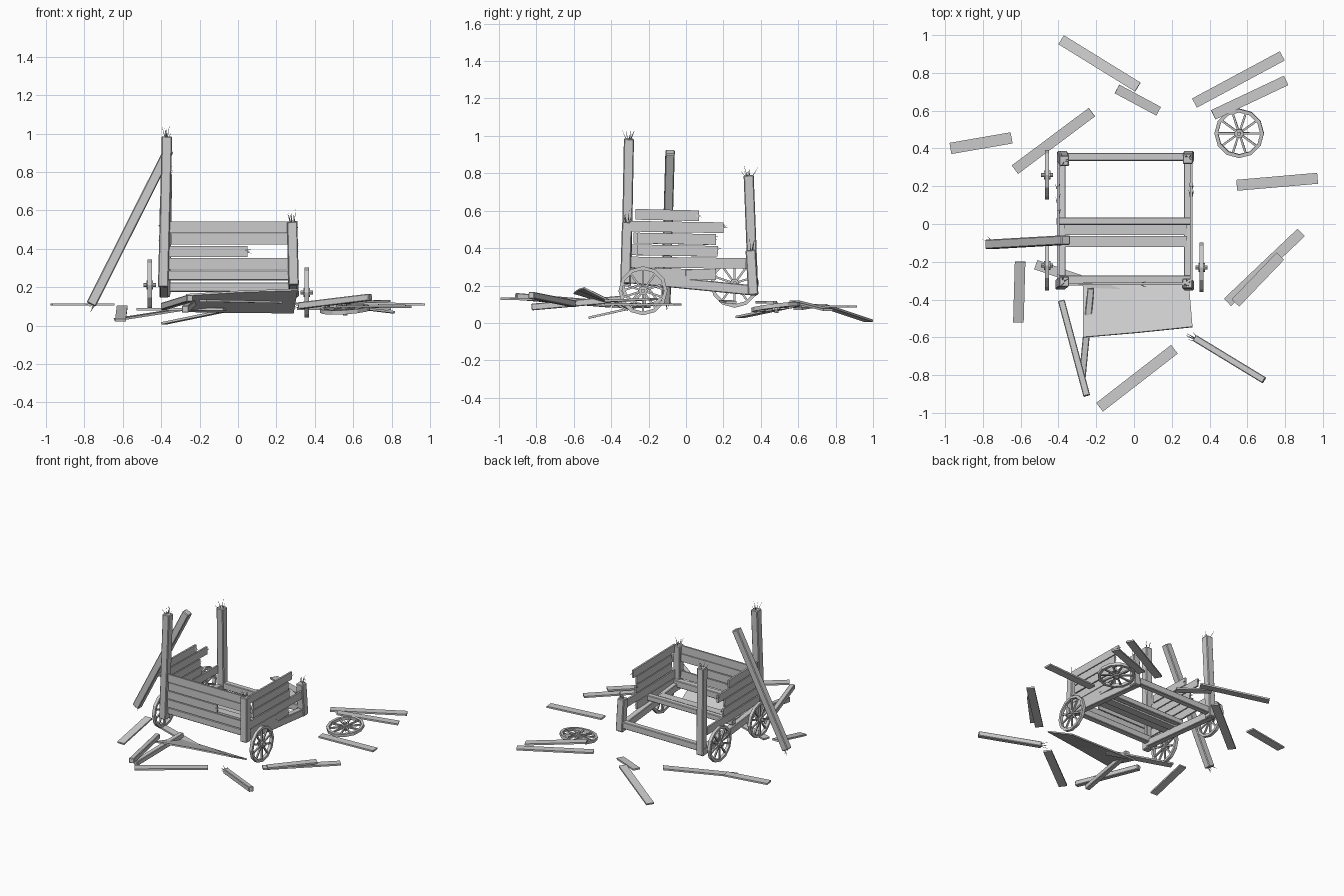
import bpy, bmesh, random
from math import pi, cos, sin
from mathutils import Vector, Matrix

if "Cube" in bpy.data.objects:
    bpy.data.objects.remove(bpy.data.objects["Cube"])

random.seed(4)


def finish(name, bm):
    bmesh.ops.recalc_face_normals(bm, faces=bm.faces)
    me = bpy.data.meshes.new(name)
    bm.to_mesh(me)
    bm.free()
    ob = bpy.data.objects.new(name, me)
    bpy.context.collection.objects.link(ob)
    return ob


def axes(p0, p1, up):
    p0, p1 = Vector(p0), Vector(p1)
    d = (p1 - p0).normalized()
    side = Vector(up).cross(d).normalized()
    m = Matrix((d, side, d.cross(side))).transposed().to_4x4()
    m.translation = (p0 + p1) / 2
    return m, (p1 - p0).length


# timber running from p0 to p1, w wide and h thick along "up"
def timber(name, p0, p1, w, h, up=(0, 0, 1), bevel=0.0):
    m, length = axes(p0, p1, up)
    bm = bmesh.new()
    bmesh.ops.create_cube(bm, size=1, matrix=m @ Matrix.Diagonal((length, w, h, 1)))
    ob = finish(name, bm)
    if bevel:
        mod = ob.modifiers.new("worn_edges", 'BEVEL')
        mod.width, mod.segments = bevel, 1
    return ob


# tuft of thin slivers on a snapped end
def splinters(name, p, d, n=6, length=0.065, spread=0.012):
    bm = bmesh.new()
    d = Vector(d).normalized()
    for i in range(n):
        off = Vector([random.uniform(-spread, spread) for _ in range(3)])
        a = Vector(p) + off - d * 0.01
        q = (d + off * 32 + Vector([random.uniform(-.15, .15) for _ in range(3)])).normalized()
        l = length * random.uniform(.6, 1.1)
        m = Matrix.Translation(a + q * l / 2) @ q.to_track_quat('Z', 'Y').to_matrix().to_4x4()
        bmesh.ops.create_cone(bm, cap_ends=True, segments=3, radius1=.003, radius2=.0004, depth=l, matrix=m)
    finish(name, bm)


# spoked wheel, axle along local z
def wheel(name, loc, rot):
    bm = bmesh.new()
    n, prof = 12, [(.112, -.011), (.131, -.011), (.131, .011), (.112, .011)]
    rings = [[bm.verts.new((r * cos(2 * pi * i / n), r * sin(2 * pi * i / n), z)) for r, z in prof]
             for i in range(n)]
    for i in range(n):
        a, b = rings[i], rings[(i + 1) % n]
        for j in range(4):
            k = (j + 1) % 4
            bm.faces.new((a[j], b[j], b[k], a[k]))
    for i in range(10):
        m = Matrix.Rotation(2 * pi * i / 10, 4, 'Z') @ Matrix.Translation((.065, 0, 0))
        bmesh.ops.create_cube(bm, size=1, matrix=m @ Matrix.Diagonal((.1, .011, .011, 1)))
    bmesh.ops.create_cone(bm, cap_ends=True, segments=10, radius1=.024, radius2=.024, depth=.034)
    bmesh.ops.create_cone(bm, cap_ends=True, segments=8, radius1=.011, radius2=.011, depth=.064)
    bmesh.ops.transform(bm, verts=bm.verts,
                        matrix=Matrix.Translation(loc) @ rot)
    finish(name, bm)


# corner posts
posts = [("front_left", (-.39, -.32, .20), (-.37, -.305, .985)),
         ("front_right", (.29, -.325, .21), (.282, -.315, .54)),
         ("back_left", (-.38, .36, .15), (-.37, .335, .79)),
         ("back_right", (.29, .36, .15), (.285, .345, .39))]
for n, a, b in posts:
    timber(n + "_post", a, b, .054, .054, (0, 1, 0), .005)
    splinters(n + "_post_splinters", b, Vector(b) - Vector(a), 7)

# chassis rails, sloping down to the back
for n, x in (("left", -.385), ("right", .287)):
    timber(n + "_rail", (x, -.34, .243), (x, .38, .172), .045, .055, bevel=.004)
timber("front_rail", (-.40, -.295, .262), (.31, -.295, .262), .045, .05, bevel=.004)
timber("middle_rail", (-.41, .015, .268), (.31, .015, .268), .04, .04, bevel=.004)
timber("back_rail", (-.40, .355, .20), (.31, .355, .20), .042, .05, bevel=.004)

# surviving floor boards
for i, y in enumerate((-.03, -.092)):
    timber(f"floor_board_{i}", (-.37, y, .238 - y * .1), (.28, y, .238 - y * .1), .058, .013)

# wall boards: height, start, end, snapped
Y = (0, 1, 0)
for i, (z, a, b, br) in enumerate([(.512, -.37, .27, 0), (.45, -.35, .27, 0), (.386, -.37, .05, 1), (.322, -.37, .27, 0)]):
    timber(f"front_board_{i}", (a, -.318, z), (b, -.316, z), .058, .013, Y)
    if br:
        splinters(f"front_board_{i}_splinters", (b, -.317, z), (1, 0, 0), 4, .04, .008)
walls = {"left": (-.402, [(.577, -.27, .07), (.513, -.30, .20), (.45, -.28, .12), (.387, -.30, .14), (.322, -.32, .33)]),
         "right": (.303, [(.513, -.30, .20), (.45, -.26, .16), (.387, -.26, .17), (.322, -.30, .32), (.262, -.30, .16)])}
for side, (x, boards) in walls.items():
    for i, (z, a, b) in enumerate(boards):
        timber(f"{side}_board_{i}", (x, a, z + .004), (x, b, z - .004), .057, .013, (1, 0, 0))
        if b < .3:
            splinters(f"{side}_board_{i}_splinters", (x, b, z), (0, 1, 0), 3, .03, .008)

# wheels, three fitted and one fallen off
side = Matrix.Rotation(pi / 2, 4, 'Y')
wheel("front_left_wheel", (-.46, -.22, .212), side)
wheel("back_left_wheel", (-.46, .26, .212), side)
wheel("front_right_wheel", (.358, -.23, .172), side)
wheel("loose_wheel", (.557, .48, .085), Matrix.Rotation(.12, 4, 'X') @ Matrix.Rotation(-.06, 4, 'Y'))

# leaning pole
timber("leaning_pole", (-.765, -.108, .11), (-.36, -.085, .915), .052, .05, Y, .005)
splinters("leaning_pole_splinters", (-.765, -.108, .11), (-.45, 0, -.3), 5, .045)

# fallen beams in front
timber("fallen_beam_right", (.32, -.603, .103), (.69, -.828, .148), .036, .036, bevel=.004)
splinters("fallen_beam_right_splinters", (.32, -.603, .103), (-.85, .5, -.1), 6, .05)
timber("fallen_beam_left", (-.385, -.405, .10), (-.25, -.91, .142), .036, .036, bevel=.004)
timber("fallen_beam_middle", (-.228, -.34, .128), (-.275, -.825, .085), .036, .036, bevel=.004)

# fallen panel propped on the beams
bm = bmesh.new()
low = [(-.27, -.31, .075), (-.27, -.6, .16), (.02, -.575, .178), (.31, -.545, .187), (.29, -.31, .068), (.01, -.31, .07)]
top = [bm.verts.new(p) for p in low]
for q in ((0, 1, 2, 5), (5, 2, 3, 4)):
    bm.faces.new([top[k] for k in q])
panel = finish("fallen_panel", bm)
mod = panel.modifiers.new("thickness", 'SOLIDIFY')
mod.thickness, mod.offset = .01, 0

# scattered planks
planks = [((-.385, .975, .012), (.02, .725, .095), .056), ((-.09, .715, .095), (.13, .597, .075), .052),
          ((.32, .64, .088), (.785, .89, .088), .055), ((.42, .578, .115), (.805, .76, .07), .055),
          ((-.972, .40, .11), (-.648, .456, .11), .06), ((-.63, .288, .032), (-.223, .592, .095), .056),
          ((.544, .205, .118), (.972, .242, .11), .058), ((.495, -.415, .10), (.885, -.045, .098), .055),
          ((.537, -.418, .118), (.775, -.17, .128), .055), ((-.603, -.20, .10), (-.612, -.52, .028), .056),
          ((-.182, -.97, .13), (.214, -.663, .122), .058), ((-.52, -.215, .085), (-.07, -.37, .085), .052)]
for i, (a, b, w) in enumerate(planks):
    timber(f"scattered_plank_{i}", a, b, w, .012)
